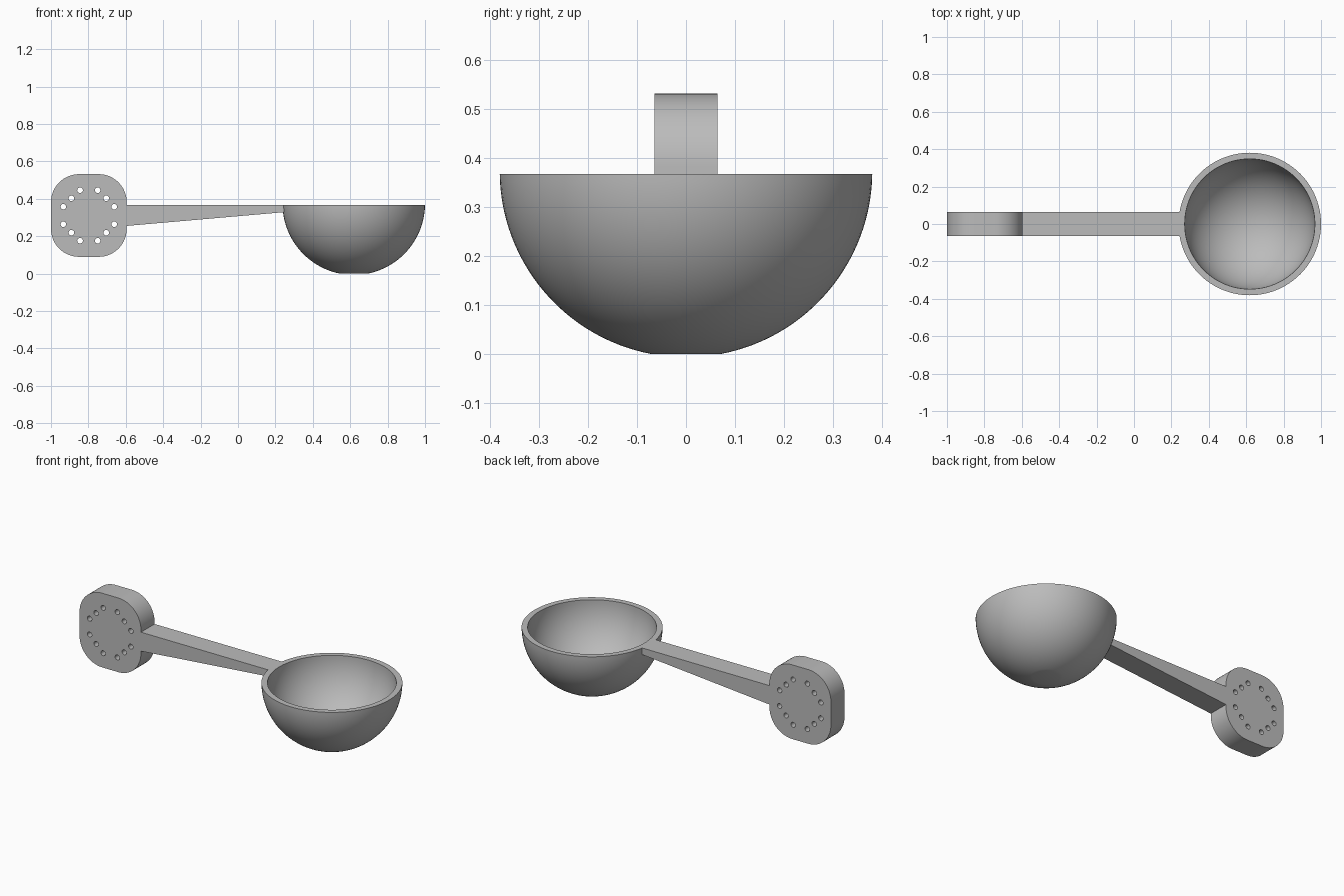
import bpy
import bmesh
from math import sin, cos, pi, asin, acos
from mathutils import Matrix

if "Cube" in bpy.data.objects:
    bpy.data.objects.remove(bpy.data.objects["Cube"], do_unlink=True)

grey = bpy.data.materials.new("plain grey")
grey.use_nodes = True
colour = (0.5, 0.5, 0.5, 1)
grey.diffuse_color = colour
grey.node_tree.nodes["Principled BSDF"].inputs["Base Color"].default_value = colour

HALF_WIDTH = 0.064
RIM = 0.368


def finish(obj, angle=35):
    bpy.ops.object.select_all(action='DESELECT')
    obj.select_set(True)
    bpy.context.view_layer.objects.active = obj
    if obj.type == 'CURVE':
        bpy.ops.object.convert(target='MESH')
        obj = bpy.context.object
    bpy.ops.object.shade_smooth_by_angle(angle=angle * pi / 180)


def slab(name, outlines):
    """Extrude filled x-z outlines along y; inner outlines become holes."""
    curve = bpy.data.curves.new(name, 'CURVE')
    curve.dimensions = '2D'
    curve.fill_mode = 'BOTH'
    curve.extrude = HALF_WIDTH
    for points in outlines:
        spline = curve.splines.new('POLY')
        spline.points.add(len(points) - 1)
        for p, (x, z) in zip(spline.points, points):
            p.co = (x, z, 0, 1)
        spline.use_cyclic_u = True
    curve.transform(Matrix.Rotation(pi / 2, 4, 'X'))
    # Keep the outlines flat in the curve and turn the object instead
    curve.transform(Matrix.Rotation(-pi / 2, 4, 'X'))
    curve.materials.append(grey)
    obj = bpy.data.objects.new(name, curve)
    obj.rotation_euler.x = pi / 2
    bpy.context.collection.objects.link(obj)
    finish(obj)


def arc(cx, cz, r, start, end, steps):
    return [(cx + r * cos(start + (end - start) * i / steps),
             cz + r * sin(start + (end - start) * i / steps)) for i in range(steps + 1)]


# Grip: rounded plate with a ring of twelve through holes
gx, gz, w, h, r = -0.7975, 0.311, 0.2025, 0.221, 0.15
outline = []
for i, (sx, sz) in enumerate([(1, 1), (-1, 1), (-1, -1), (1, -1)]):
    outline += arc(gx + sx * (w - r), gz + sz * (h - r), r, i * pi / 2, (i + 1) * pi / 2, 16)
holes = [arc(gx + sx * x, gz + sz * z, 0.015, 0, 2 * pi * 15 / 16, 15)
         for x, z in [(0.047, 0.135), (0.093, 0.092), (0.136, 0.047)]
         for sx in (1, -1) for sz in (1, -1)]
slab("grip", [outline] + holes)

# Handle: tapered bar from the grip into the bowl wall
slab("handle", [[(-0.61, 0.254), (0.25, 0.329), (0.25, RIM), (-0.61, RIM)]])

# Bowl: outer and inner profiles joined at a flat rim, spun about the axis
outer, inner, cz = 0.381, 0.348, 0.374
flat = acos(cz / outer)
first = asin((cz - RIM) / outer)
profile = [(0, 0)] + arc(0, cz, outer, flat - pi / 2, -first, 32)
profile += arc(0, RIM, inner, 0, -pi / 2, 32)
bm = bmesh.new()
verts = [bm.verts.new((x, 0, z)) for x, z in profile]
edges = [bm.edges.new(pair) for pair in zip(verts, verts[1:])]
bmesh.ops.spin(bm, geom=verts + edges, cent=(0, 0, 0), axis=(0, 0, 1),
               angle=2 * pi, steps=96, use_merge=False)
bmesh.ops.remove_doubles(bm, verts=bm.verts, dist=0.0002)
bmesh.ops.recalc_face_normals(bm, faces=bm.faces)
mesh = bpy.data.meshes.new("bowl")
bm.to_mesh(mesh)
bm.free()
mesh.materials.append(grey)
bowl = bpy.data.objects.new("bowl", mesh)
bowl.location.x = 0.619
bpy.context.collection.objects.link(bowl)
finish(bowl)
